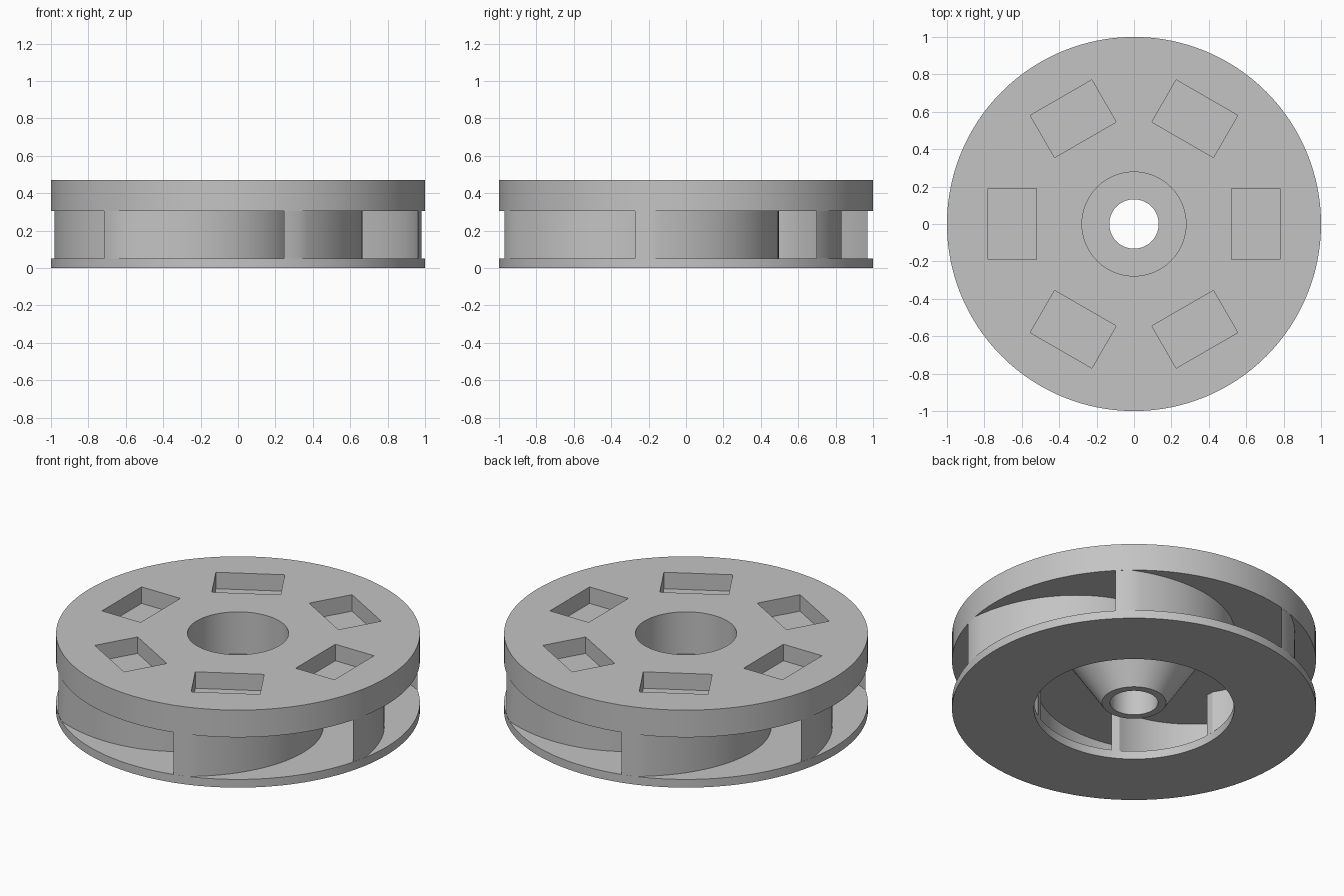
import bpy
import bmesh
from math import pi, radians, cos, sin
from mathutils import Matrix

cube = bpy.data.objects.get("Cube")
if cube:
    bpy.data.objects.remove(cube, do_unlink=True)

SEGMENTS = 128
VANES = 6
DISC_BASE, DISC_TOP, RING_TOP = 0.305, 0.47, 0.05
EYE_RADIUS = 0.55

grey = bpy.data.materials.new("plain grey")
grey.use_nodes = True
grey.diffuse_color = (0.55, 0.55, 0.55, 1)
grey.node_tree.nodes["Principled BSDF"].inputs["Base Color"].default_value = grey.diffuse_color


def make_object(name, bm):
    bmesh.ops.recalc_face_normals(bm, faces=bm.faces)
    mesh = bpy.data.meshes.new(name)
    bm.to_mesh(mesh)
    bm.free()
    mesh.materials.append(grey)
    obj = bpy.data.objects.new(name, mesh)
    bpy.context.collection.objects.link(obj)
    return obj


def select_only(obj):
    bpy.ops.object.select_all(action="DESELECT")
    obj.select_set(True)
    bpy.context.view_layer.objects.active = obj


def smooth(obj):
    select_only(obj)
    bpy.ops.object.shade_smooth_by_angle(angle=radians(30))


def lathe(name, profile):
    """Turn a closed (radius, height) profile around the z axis."""
    bm = bmesh.new()
    loops = []
    for i in range(SEGMENTS):
        a = 2 * pi * i / SEGMENTS
        loops.append([bm.verts.new((r * cos(a), r * sin(a), z)) for r, z in profile])
    n = len(profile)
    for i, here in enumerate(loops):
        there = loops[(i + 1) % SEGMENTS]
        for j in range(n):
            k = (j + 1) % n
            bm.faces.new((here[j], there[j], there[k], here[k]))
    return make_object(name, bm)


# Upper disc with conical hub, counterbore and shaft hole
disc = lathe("hub_disc", [
    (1, DISC_BASE), (1, DISC_TOP), (0.278, DISC_TOP), (0.278, 0.215),
    (0.132, 0.215), (0.132, 0.04), (0.176, 0.04), (0.35, DISC_BASE)])

# Six rectangular pockets cut into the upper disc
bm = bmesh.new()
for i in range(6):
    place = (Matrix.Rotation(i * pi / 3, 4, "Z")
             @ Matrix.Translation((0.65, 0, DISC_TOP))
             @ Matrix.Diagonal((0.26, 0.38, 0.2, 1)))
    bmesh.ops.create_cube(bm, size=1, matrix=place)
cutter = make_object("pocket_cutter", bm)
cutter.hide_render = True
cut = disc.modifiers.new("pockets", "BOOLEAN")
cut.operation = "DIFFERENCE"
cut.solver = "EXACT"
cut.object = cutter
select_only(disc)
bpy.ops.object.modifier_apply(modifier=cut.name)
bpy.data.objects.remove(cutter, do_unlink=True)
smooth(disc)

# Lower ring around the inlet eye
ring = lathe("lower_ring", [
    (EYE_RADIUS, 0), (1, 0), (1, RING_TOP), (EYE_RADIUS, RING_TOP)])
smooth(ring)


# Curved vanes sweeping inward from the rim to the eye
def spiral(start, steps=24):
    points = []
    for i in range(steps + 1):
        t = 1.293 * i / steps
        r = 1 - 0.3 * t - 0.037 * t * t
        points.append((r * cos(start + t), r * sin(start + t)))
    return points


def make_vane(name, tip):
    inner = spiral(tip)
    outer = spiral(tip + radians(4.8))
    bm = bmesh.new()
    rows = [[bm.verts.new((x, y, z)) for x, y in side]
            for side in (inner, outer) for z in (RING_TOP, DISC_BASE)]
    strips = ((0, 1), (1, 3), (3, 2), (2, 0))
    for a, b in strips:
        for i in range(len(inner) - 1):
            bm.faces.new((rows[a][i], rows[a][i + 1], rows[b][i + 1], rows[b][i]))
    for end in (0, -1):
        bm.faces.new([rows[k][end] for k in (0, 1, 3, 2)])
    smooth(make_object(name, bm))


for i in range(VANES):
    make_vane(f"vane_{i + 1}", radians(44.2) + i * 2 * pi / VANES)
